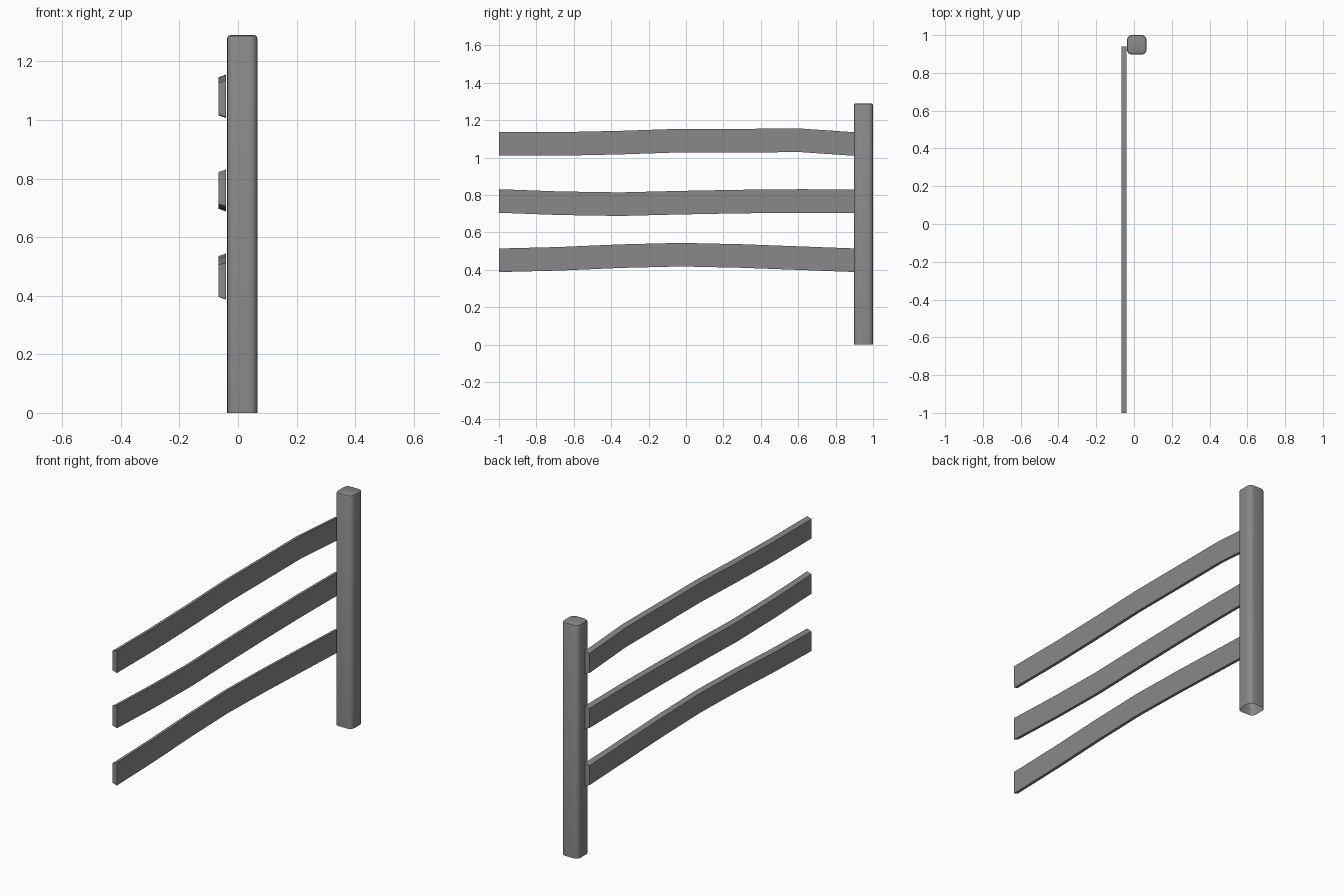
import bpy
import bmesh
from mathutils import Vector

cube = bpy.data.objects.get("Cube")
if cube:
    bpy.data.objects.remove(cube, do_unlink=True)

grey = bpy.data.materials.new("weathered_grey")
grey.use_nodes = True
colour = (0.25, 0.25, 0.25, 1)
grey.diffuse_color = colour
grey.node_tree.nodes["Principled BSDF"].inputs["Base Color"].default_value = colour


def add_object(name, bm, smooth_angle):
    bmesh.ops.recalc_face_normals(bm, faces=bm.faces)
    mesh = bpy.data.meshes.new(name)
    bm.to_mesh(mesh)
    bm.free()
    mesh.materials.append(grey)
    obj = bpy.data.objects.new(name, mesh)
    bpy.context.collection.objects.link(obj)
    bpy.ops.object.select_all(action="DESELECT")
    obj.select_set(True)
    bpy.context.view_layer.objects.active = obj
    bpy.ops.object.shade_smooth_by_angle(angle=smooth_angle)
    return obj


# Post: square timber with rounded corners, softened top, open underside
def build_post(width, height, centre):
    bm = bmesh.new()
    bmesh.ops.create_cube(bm, size=1)
    for v in bm.verts:
        v.co = Vector((v.co.x * width, v.co.y * width, (v.co.z + 0.5) * height)) + centre
    corners = [e for e in bm.edges if abs(e.verts[0].co.z - e.verts[1].co.z) > 0.1]
    bmesh.ops.bevel(bm, geom=corners, offset=0.026, segments=4, profile=0.5, affect="EDGES")
    rim = [e for e in bm.edges if all(v.co.z > height - 0.001 for v in e.verts)]
    bmesh.ops.bevel(bm, geom=rim, offset=0.01, segments=2, profile=0.5, affect="EDGES")
    base = [f for f in bm.faces if all(v.co.z < 0.001 for v in f.verts)]
    bmesh.ops.delete(bm, geom=base, context="FACES_ONLY")
    add_object("post", bm, 0.7)


# Rail: warped plank, its outer face a little narrower than its inner face
def build_rail(name, heights):
    start, end, half, taper = -1.0, 0.94, 0.063, 0.009
    outer, inner = -0.067, -0.041
    bm = bmesh.new()
    rings = []
    for i, z in enumerate(heights):
        y = start + (end - start) * i / (len(heights) - 1)
        section = [(outer, taper - half), (inner, -half), (inner, half), (outer, half - taper)]
        rings.append([bm.verts.new((x, y, z + dz)) for x, dz in section])
    for a, b in zip(rings, rings[1:]):
        for k in range(4):
            n = (k + 1) % 4
            bm.faces.new((a[k], a[n], b[n], b[k]))
    bm.faces.new(rings[0])
    bm.faces.new(rings[-1])
    add_object(name, bm, 0.5)


build_post(0.103, 1.29, Vector((0.0145, 0.9485, 0)))
build_rail("top_rail", [1.073, 1.073, 1.080, 1.091, 1.091, 1.092, 1.070])
build_rail("middle_rail", [0.768, 0.756, 0.751, 0.759, 0.765, 0.768, 0.766])
build_rail("bottom_rail", [0.451, 0.459, 0.473, 0.481, 0.474, 0.462, 0.450])
